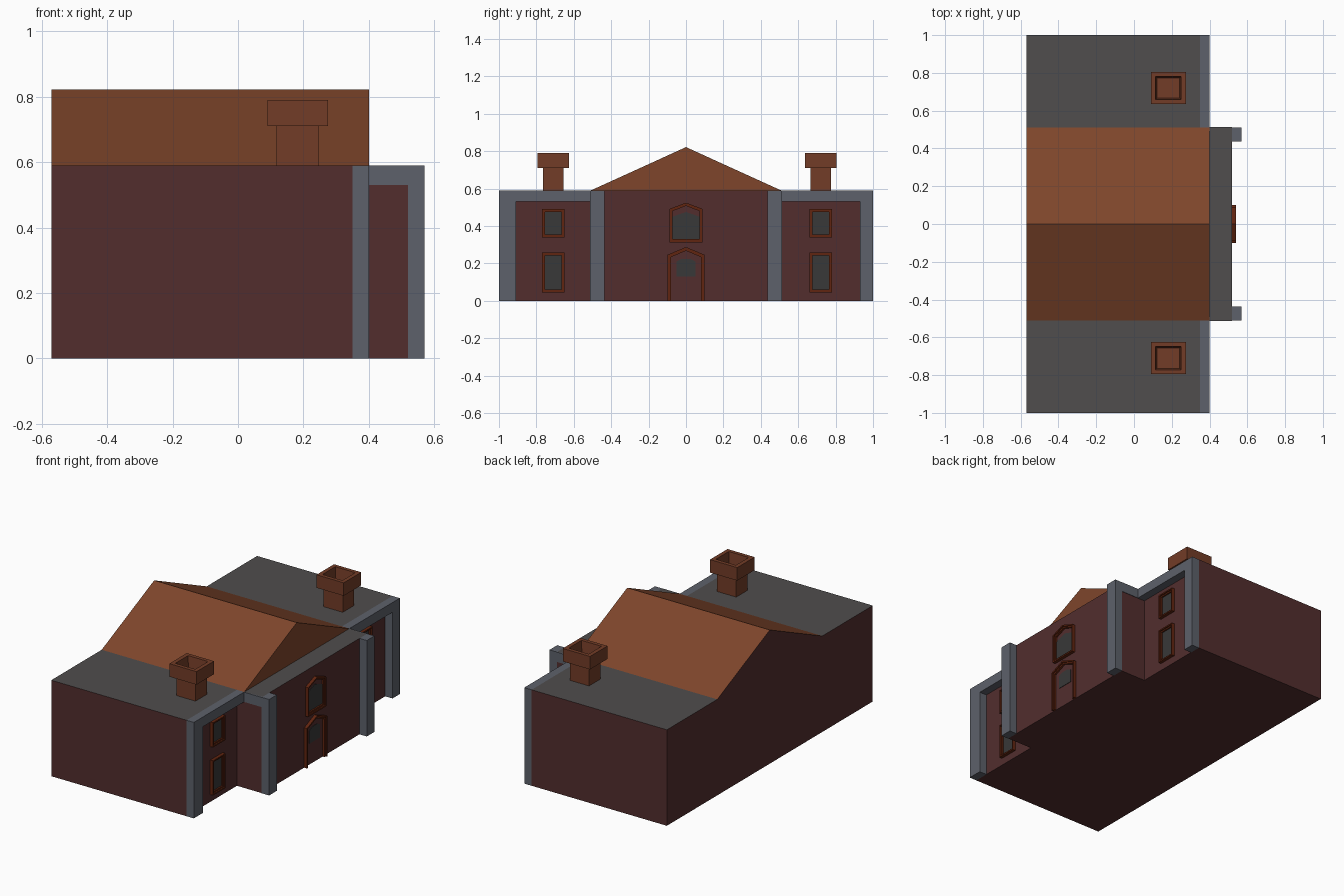
import bpy, bmesh

if "Cube" in bpy.data.objects:
    bpy.data.objects.remove(bpy.data.objects["Cube"])


def material(name, rgb):
    m = bpy.data.materials.new(name)
    m.diffuse_color = (*rgb, 1)
    m.use_nodes = True
    m.node_tree.nodes["Principled BSDF"].inputs["Base Color"].default_value = m.diffuse_color
    return m


BRICK = material("brick", (0.085, 0.027, 0.027))
STONE = material("stone", (0.11, 0.12, 0.145))
FLAT = material("flat_roof", (0.08, 0.075, 0.075))
TILE = material("roof_tile", (0.21, 0.06, 0.024))
CLAY = material("chimney_clay", (0.17, 0.045, 0.02))
FRAME = material("frame", (0.12, 0.018, 0.005))
GLASS = material("glass", (0.04, 0.04, 0.04))


def finish(name, bm, *mats):
    bmesh.ops.recalc_face_normals(bm, faces=bm.faces[:])
    me = bpy.data.meshes.new(name)
    bm.to_mesh(me)
    bm.free()
    for m in mats:
        me.materials.append(m)
    ob = bpy.data.objects.new(name, me)
    bpy.context.collection.objects.link(ob)
    return ob


def loft(bm, loops, closed=True):
    """Skin matching rings of points; open rings get end caps."""
    rings = [[bm.verts.new(p) for p in loop] for loop in loops]
    n = len(rings[0])
    for a, b in zip(rings, rings[1:]):
        for i in range(n if closed else n - 1):
            j = (i + 1) % n
            bm.faces.new((a[i], a[j], b[j], b[i]))
    if not closed:
        bm.faces.new([r[0] for r in rings])
        bm.faces.new([r[-1] for r in rings])
    return rings


def extrude_x(name, pts, x0, x1, *mats):
    """Solid from a (y, z) profile swept along x."""
    bm = bmesh.new()
    a, b = loft(bm, [[(x, y, z) for y, z in pts] for x in (x0, x1)])
    back = bm.faces.new(a)
    bm.faces.new(b)
    if len(mats) > 1:
        back.material_index = 1
    return finish(name, bm, *mats)


def rect(y0, y1, z0, z1):
    return [(y0, z0), (y0, z1), (y1, z1), (y1, z0)]


def arch(w, z0, z1, peak):
    return [(-w, z0), (-w, z1), (0, peak), (w, z1), (w, z0)]


def surround(name, outer, inner, wall, closed=True):
    """Moulding standing off the wall with a chamfered inner edge."""
    mid = [((a + c) / 2, (b + d) / 2) for (a, b), (c, d) in zip(outer, inner)]
    bm = bmesh.new()
    steps = [(outer, 0), (outer, 0.02), (mid, 0.02), (mid, 0.012), (inner, 0.012), (inner, 0)]
    loft(bm, [[(wall + d, y, z) for y, z in loop] for loop, d in steps], closed)
    finish(name, bm, FRAME)


# Brick body on a T-shaped footprint, flat roof on top
bm = bmesh.new()
plan = [(-0.57, -1), (0.35, -1), (0.35, -0.51), (0.52, -0.51),
        (0.52, 0.51), (0.35, 0.51), (0.35, 1), (-0.57, 1)]
low, top = loft(bm, [[(x, y, z) for x, y in plan] for z in (0, 0.59)])
bm.faces.new(low)
bm.faces.new(top).material_index = 1
finish("brick_body", bm, BRICK, FLAT)

# Pitched roof with a brick rear gable
extrude_x("pitched_roof", [(-0.51, 0.59), (0, 0.822), (0.51, 0.59)], -0.57, 0.40, TILE, BRICK)

for s, side in ((-1, "left"), (1, "right")):
    # Stone corner pier with lintel over each wing
    pier = 0.91 if s < 0 else 0.93
    lintel = [(1, 0), (1, 0.59), (0.51, 0.59), (0.51, 0.53), (pier, 0.53), (pier, 0)]
    extrude_x(side + "_wing_stone", [(s * y, z) for y, z in lintel], 0.35, 0.40, STONE)
    # Central pier and the stone band on the return wall
    extrude_x(side + "_center_pier", rect(s * 0.437, s * 0.512, 0, 0.59), 0.52, 0.57, STONE)
    extrude_x(side + "_return_band", rect(s * 0.505, s * 0.513, 0.53, 0.59), 0.40, 0.52, STONE)

    # Wing windows
    c = -0.71 if s < 0 else 0.72
    for level, z0, z1 in (("lower", 0.045, 0.258), ("upper", 0.34, 0.492)):
        name = f"{side}_{level}_window"
        inner = rect(c - 0.044, c + 0.044, z0 + 0.016, z1 - 0.016)
        surround(name + "_frame", rect(c - 0.06, c + 0.06, z0, z1), inner, 0.35)
        extrude_x(name + "_glass", inner, 0.345, 0.353, GLASS)

    # Chimney: stem, wider cap and sunken flue
    bm = bmesh.new()
    rings = [(0.065, 0.055, 0.585), (0.065, 0.055, 0.71), (0.0925, 0.085, 0.71),
             (0.0925, 0.085, 0.79), (0.068, 0.062, 0.79), (0.06, 0.054, 0.72)]
    loops = loft(bm, [[(0.182 - a, c - b, z), (0.182 + a, c - b, z),
                       (0.182 + a, c + b, z), (0.182 - a, c + b, z)] for a, b, z in rings])
    bm.faces.new(loops[0])
    bm.faces.new(loops[-1])
    finish(side + "_chimney", bm, CLAY)

# Arched window above the door
surround("arched_window_frame", arch(0.088, 0.312, 0.492, 0.525),
         arch(0.072, 0.33, 0.48, 0.508), 0.52)
extrude_x("arched_window_glass", arch(0.072, 0.33, 0.45, 0.475), 0.515, 0.523, GLASS)

# Door surround and its small light
surround("door_frame", arch(0.1, 0, 0.246, 0.288), arch(0.08, 0, 0.234, 0.268), 0.52, closed=False)
extrude_x("door_glass", [(-0.052, 0.13), (-0.052, 0.21), (-0.025, 0.224),
                         (0.025, 0.224), (0.052, 0.21), (0.052, 0.13)], 0.515, 0.523, GLASS)
